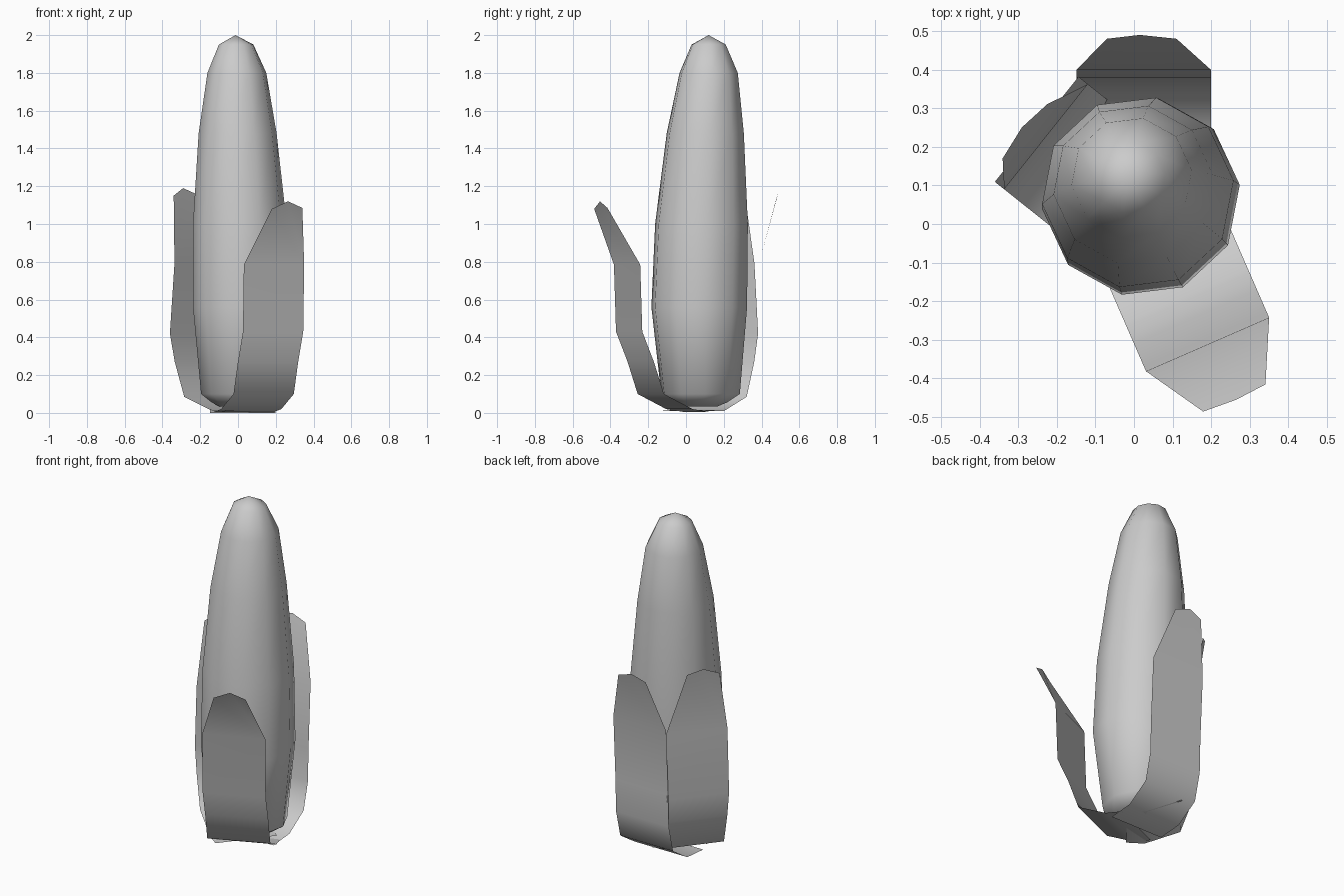
import bpy, math

if "Cube" in bpy.data.objects:
    bpy.data.objects.remove(bpy.data.objects["Cube"])


def make_object(name, verts, faces, angle):
    mesh = bpy.data.meshes.new(name)
    mesh.from_pydata(verts, [], faces)
    mesh.update()
    ob = bpy.data.objects.new(name, mesh)
    bpy.context.collection.objects.link(ob)
    bpy.ops.object.select_all(action='DESELECT')
    ob.select_set(True)
    bpy.context.view_layer.objects.active = ob
    bpy.ops.object.shade_smooth_by_angle(angle=math.radians(angle))
    return ob


# Cob: ten-sided, slightly leaning loft; rings are (z, centre x, centre y, radius)
SIDES = 10
rings = [(0.035, 0.0, 0.07, 0.10), (0.055, 0.01, 0.07, 0.15),
         (0.10, 0.015, 0.077, 0.212), (0.56, 0.018, 0.07, 0.258),
         (1.0, 0.01, 0.082, 0.25), (1.48, -0.002, 0.102, 0.208),
         (1.8, -0.006, 0.12, 0.157), (1.95, -0.01, 0.12, 0.092)]
verts, faces = [], []
for z, cx, cy, r in rings:
    for i in range(SIDES):
        a = math.radians(7) + math.tau * i / SIDES
        verts.append((cx + r * math.cos(a), cy + r * math.sin(a), z))
for k in range(len(rings) - 1):
    for i in range(SIDES):
        j = (i + 1) % SIDES
        a, b = k * SIDES, (k + 1) * SIDES
        faces.append((a + i, a + j, b + j, b + i))
verts.append((-0.013, 0.12, 2.0))
top = (len(rings) - 1) * SIDES
faces += [(top + i, top + (i + 1) % SIDES, len(verts) - 1) for i in range(SIDES)]
faces.append(tuple(reversed(range(SIDES))))
make_object("cob", verts, faces, 55)


# Husk leaves: a bent strip of (outward, z) rows ending in a blunt pointed tip
def leaf(name, direction, offset, rows, tip):
    ox, oy = direction
    half = 0.174

    def place(u, v, z):
        return (ox * u - oy * v, oy * u + ox * v, z)

    verts = [place(u, offset + s * half, z) for u, z in rows for s in (-1, 1)]
    faces = [(2 * k, 2 * k + 1, 2 * k + 3, 2 * k + 2) for k in range(len(rows) - 1)]
    n = len(verts)
    verts += [place(u, v, z) for u, v, z in tip]
    faces.append((n - 2, n - 1, n + 2, n + 1, n))
    make_object(name, verts, faces, 60)


leaf("front_leaf", (0.40, -0.917), 0.05,
     [(-0.04, 0.005), (0.06, 0.02), (0.225, 0.10), (0.283, 0.27), (0.35, 0.43), (0.362, 0.785)],
     [(0.517, -0.03, 1.08), (0.523, 0.061, 1.12), (0.517, 0.146, 1.085)])

leaf("back_leaf", (0.0, 1.0), -0.025,
     [(0.05, 0.0), (0.2, 0.012), (0.335, 0.10), (0.375, 0.26), (0.38, 0.45), (0.40, 0.84)],
     [(0.48, -0.11, 1.14), (0.49, -0.015, 1.17), (0.48, 0.07, 1.14)])

leaf("left_leaf", (-0.783, 0.623), -0.035,
     [(-0.04, 0.015), (0.06, 0.01), (0.253, 0.085), (0.317, 0.27), (0.35, 0.42), (0.319, 0.79)],
     [(0.369, -0.103, 1.16), (0.383, -0.015, 1.19), (0.372, 0.079, 1.15)])
